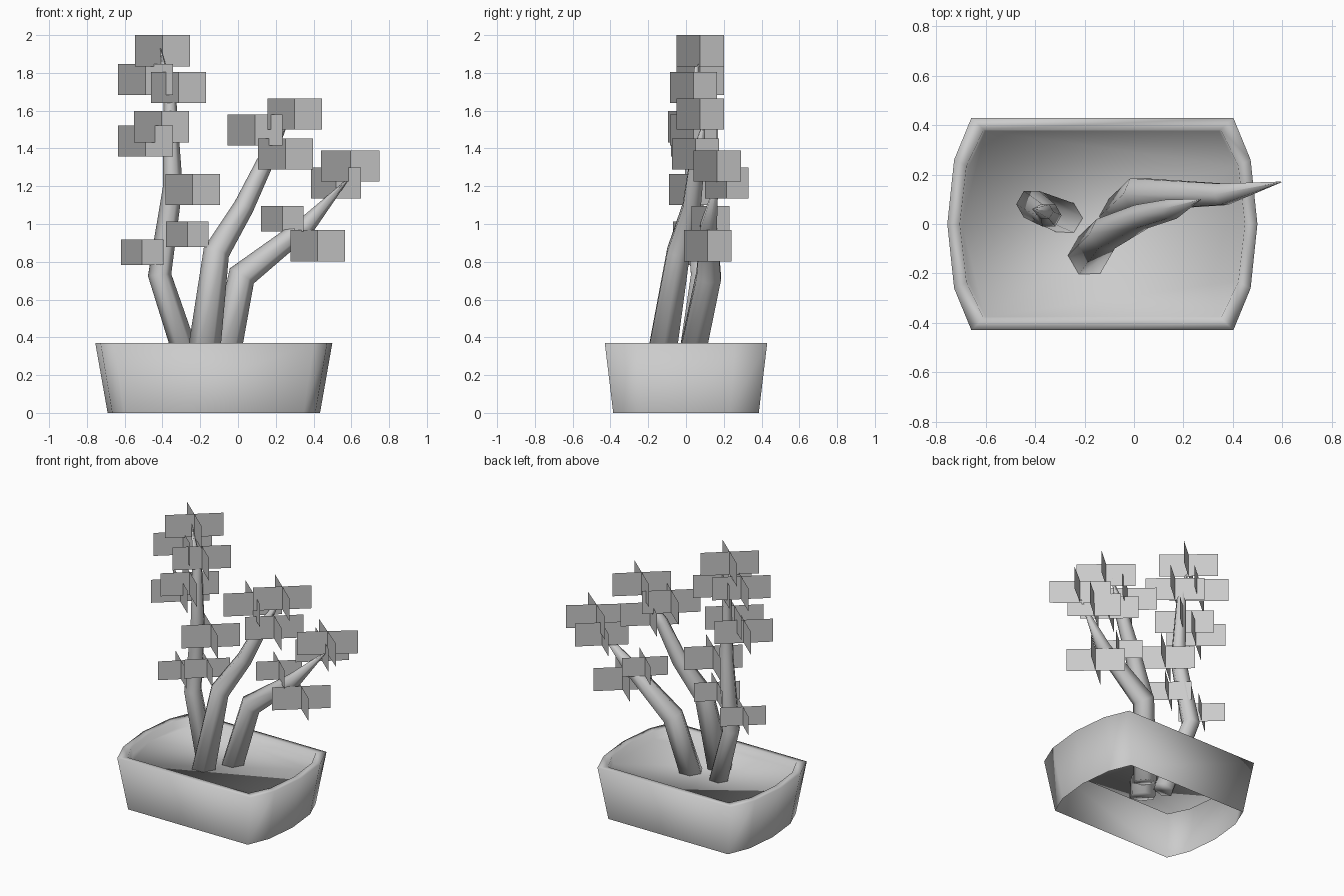
import bpy
import bmesh
import math
from mathutils import Vector

cube = bpy.data.objects.get("Cube")
if cube:
    bpy.data.objects.remove(cube, do_unlink=True)

# One plain grey for everything
grey = bpy.data.materials.new("plain grey")
grey.use_nodes = True
tone = (0.6, 0.6, 0.6, 1)
grey.diffuse_color = tone
grey.node_tree.nodes["Principled BSDF"].inputs["Base Color"].default_value = tone


def add_object(name, bm, smooth):
    mesh = bpy.data.meshes.new(name)
    bm.to_mesh(mesh)
    bm.free()
    mesh.materials.append(grey)
    for face in mesh.polygons:
        face.use_smooth = smooth
    obj = bpy.data.objects.new(name, mesh)
    bpy.context.collection.objects.link(obj)
    return obj


def bridge(bm, lower, upper):
    n = len(lower)
    for i in range(n):
        j = (i + 1) % n
        bm.faces.new((lower[i], lower[j], upper[j], upper[i]))


# Pot: open-bottomed tapered wall, rim, shallow inner wall and soil
POT_X = -0.128


def pot_outline(quarter):
    right = [(x, -y) for x, y in quarter] + [(x, y) for x, y in quarter[-2::-1]]
    return right + [(-x, -y) for x, y in right]


outer = pot_outline([(0.53, 0.43), (0.60, 0.26), (0.6275, 0)])
inner = pot_outline([(0.48, 0.382), (0.55, 0.235), (0.577, 0)])
layers = [(outer, 0.896, 0), (outer, 1, 0.37), (inner, 1, 0.37), (inner, 0.985, 0.32)]
bm = bmesh.new()
rings = [[bm.verts.new((POT_X + x * s, y * s, z)) for x, y in outline]
         for outline, s, z in layers]
for lower, upper in zip(rings, rings[1:]):
    bridge(bm, lower, upper)
bm.faces.new(rings[-1])
add_object("pot", bm, True)


# Trunks: bent six-sided tubes tapering to a point
def trunk(name, path, sides=6):
    points = [Vector(p[:3]) for p in path]
    bm = bmesh.new()
    rings = []
    for i, point in enumerate(points):
        before = (point - points[max(i - 1, 0)]).normalized()
        after = (points[min(i + 1, len(points) - 1)] - point).normalized()
        tangent = (before + after).normalized()
        side = Vector((0, 1, 0)).cross(tangent).normalized()
        depth = tangent.cross(side)
        ring = []
        for k in range(sides):
            a = math.tau * k / sides
            ring.append(bm.verts.new(
                point + path[i][3] * (side * math.cos(a) + depth * math.sin(a))))
        rings.append(ring)
    for lower, upper in zip(rings, rings[1:]):
        bridge(bm, lower, upper)
    bm.faces.new(rings[0][::-1])
    bm.faces.new(rings[-1])
    add_object(name, bm, True)


trunk("tall_trunk", [(-0.24, 0.01, 0.2, 0.07), (-0.415, 0.08, 0.73, 0.062),
                     (-0.345, 0.035, 1.2, 0.052), (-0.36, 0.05, 1.65, 0.034),
                     (-0.41, 0.06, 1.93, 0.002)])
trunk("middle_trunk", [(-0.195, -0.145, 0.2, 0.09), (-0.115, -0.04, 0.85, 0.07),
                       (0.03, 0.03, 1.09, 0.055), (0.15, 0.06, 1.34, 0.045),
                       (0.27, 0.1, 1.56, 0.002)])
trunk("side_trunk", [(-0.085, 0.01, 0.2, 0.08), (0.02, 0.12, 0.725, 0.075),
                     (0.36, 0.12, 0.99, 0.05), (0.595, 0.17, 1.25, 0.002)])

# Leaves: pairs of crossed upright cards, as x, y, z, width, depth, height
BIG = (0.29, 0.25, 0.165)
SMALL = (0.225, 0.2, 0.135)
leaves = [
    (-0.40, 0.075, 1.917, BIG), (-0.49, 0.075, 1.765, BIG),
    (-0.315, 0.04, 1.722, BIG), (-0.49, 0.045, 1.44, BIG),
    (-0.405, 0.03, 1.515, BIG), (-0.24, 0.035, 1.183, BIG),
    (-0.268, 0.03, 0.945, SMALL), (-0.508, 0.08, 0.85, SMALL),
    (0.30, 0.075, 1.583, BIG), (0.09, 0.04, 1.498, BIG),
    (0.252, 0.05, 1.37, BIG), (0.595, 0.165, 1.307, (0.31, 0.25, 0.165)),
    (0.518, 0.215, 1.217, (0.265, 0.23, 0.165)),
    (0.235, 0.13, 1.027, SMALL), (0.422, 0.115, 0.885, BIG),
]
for number, (x, y, z, (w, d, h)) in enumerate(leaves, 1):
    bm = bmesh.new()
    for turn in (1, -1):
        bm.faces.new([bm.verts.new((x + s * w / 2, y + s * turn * d / 2, z + t * h / 2))
                      for s, t in ((-1, -1), (1, -1), (1, 1), (-1, 1))])
    add_object(f"leaf_cards_{number}", bm, False)
